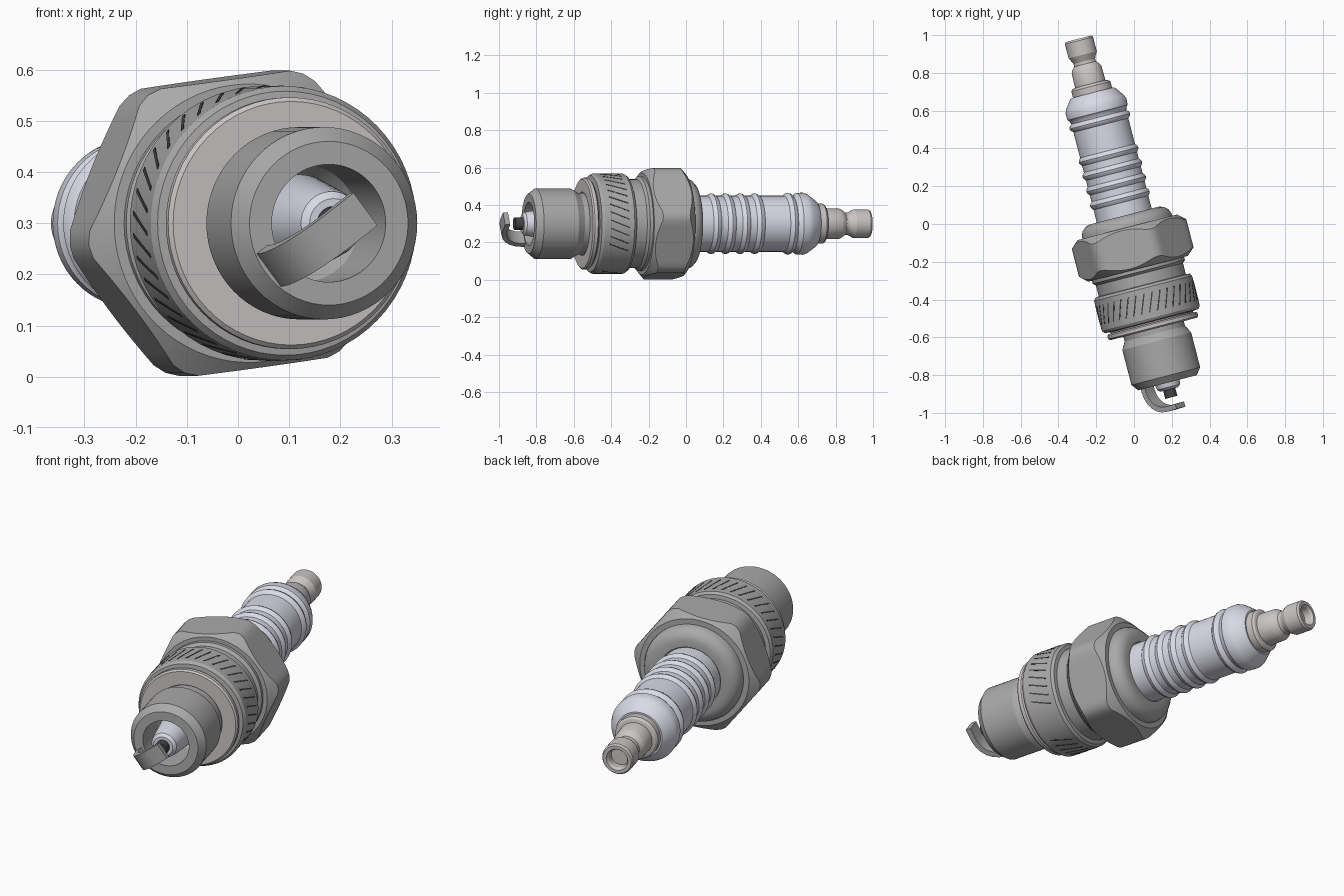
import bpy, bmesh, math
from mathutils import Matrix, Vector

if "Cube" in bpy.data.objects:
    bpy.data.objects.remove(bpy.data.objects["Cube"])

# whole plug lies on a horizontal axis turned in plan; local y runs along it
PLACE = Matrix.Translation((-0.04, 0, 0.30)) @ Matrix.Rotation(math.radians(14.5), 4, 'Z')


def material(name, col):
    m = bpy.data.materials.new(name)
    m.diffuse_color = (*col, 1)
    m.use_nodes = True
    m.node_tree.nodes["Principled BSDF"].inputs["Base Color"].default_value = m.diffuse_color
    return m


METAL = material("steel", (0.40, 0.40, 0.40))
CERAMIC = material("ceramic", (0.70, 0.70, 0.80))
PALE = material("pale_metal", (0.60, 0.56, 0.56))
DARK = material("dark_metal", (0.06, 0.06, 0.06))


def polar(r, s, t):
    return Vector((r * math.cos(t), s, r * math.sin(t)))


def finish(name, bm, mat, smooth=True):
    bmesh.ops.remove_doubles(bm, verts=bm.verts, dist=1e-5)
    bmesh.ops.recalc_face_normals(bm, faces=bm.faces)
    me = bpy.data.meshes.new(name)
    bm.to_mesh(me)
    bm.free()
    me.materials.append(mat)
    ob = bpy.data.objects.new(name, me)
    bpy.context.collection.objects.link(ob)
    ob.matrix_world = PLACE
    if smooth:
        bpy.ops.object.select_all(action='DESELECT')
        ob.select_set(True)
        bpy.context.view_layer.objects.active = ob
        bpy.ops.object.shade_smooth_by_angle(angle=math.radians(28))
    return ob


def revolve(name, profile, mat, n=64, start=0.0, shape=None):
    """Spin (radius, station) points; shape(t) may give a per-angle profile."""
    bm = bmesh.new()
    cols = []
    for i in range(n):
        t = start + 2 * math.pi * i / n
        pts = shape(t - start) if shape else profile
        cols.append([bm.verts.new(polar(max(r, 0), s, t)) for r, s in pts])
    for i in range(n):
        a, b = cols[i], cols[(i + 1) % n]
        for j in range(len(a) - 1):
            bm.faces.new((a[j], a[j + 1], b[j + 1], b[j]))
    bmesh.ops.dissolve_degenerate(bm, edges=bm.edges, dist=1e-6)
    return finish(name, bm, mat)


def rib(s, r, base, w=0.022):
    return [(base, s - w), (r - 0.004, s - w * 0.5), (r, s), (r - 0.004, s + w * 0.5), (base, s + w)]


# ceramic insulator: nose, hidden middle, ribbed upper body, crown
body = 0.150
prof = [(0, -0.905), (0.048, -0.905), (0.062, -0.892), (0.068, -0.86), (0.095, -0.64),
        (0.095, -0.58), (body, -0.5), (body, 0.10)]
for s in (0.138, 0.218, 0.298, 0.378):
    prof += rib(s, 0.163, body)
prof += [(body, 0.53)] + rib(0.562, 0.166, body)
prof += [(0.155, 0.60), (0.165, 0.61), (0.166, 0.645), (0.158, 0.665), (0.125, 0.71), (0.115, 0.718), (0, 0.718)]
revolve("insulator", prof, CERAMIC)

# metal shell: rolled collar, waist, wide band, gasket groove, threaded end and bore
revolve("shell", [
    (0.145, 0.03), (0.155, 0.045), (0.19, 0.046), (0.215, 0.038), (0.235, 0.02), (0.245, -0.005),
    (0.245, -0.225), (0.252, -0.235), (0.252, -0.262), (0.238, -0.275), (0.238, -0.335),
    (0.258, -0.338), (0.268, -0.352), (0.268, -0.515), (0.258, -0.530), (0.225, -0.534),
    (0.225, -0.565), (0.165, -0.565), (0.165, -0.60), (0.188, -0.64), (0.188, -0.832),
    (0.160, -0.868), (0.115, -0.868), (0.115, -0.66), (0.09, -0.62)], METAL)

# hexagon with chamfered corners
APO, TOP, BOT = 0.283, -0.018, -0.245


def hex_section(t):
    phi = (t + math.pi / 6) % (math.pi / 3) - math.pi / 6
    R = min(APO / math.cos(phi), 0.316)
    drop = (R - 0.272) * 0.9
    return [(0.22, TOP), (0.272, TOP), (R, TOP - drop), (R, BOT + drop), (0.272, BOT), (0.22, BOT)]


revolve("hex_nut", None, METAL, 72, math.radians(97.7), hex_section)

# folded sealing washer
revolve("gasket", [(0.17, -0.541), (0.238, -0.541), (0.246, -0.548), (0.246, -0.566),
                   (0.238, -0.574), (0.17, -0.574), (0.17, -0.541)], PALE)

# terminal with flange, neck and hollow tip
revolve("terminal", [
    (0, 0.71), (0.107, 0.71), (0.107, 0.752), (0.098, 0.762), (0.083, 0.766), (0.081, 0.845),
    (0.075, 0.857), (0.060, 0.875), (0.059, 0.89), (0.066, 0.905), (0.077, 0.925), (0.077, 1.003),
    (0.070, 1.013), (0.054, 1.013), (0.046, 1.0), (0.046, 0.965), (0, 0.965)], PALE, 48)

# centre electrode
revolve("centre_electrode", [(0, -0.948), (0.033, -0.948), (0.033, -0.89), (0, -0.89)], DARK, 32)

# ground electrode: flat strap swept along a hooked path
path = [(0.137, -0.84), (0.138, -0.885), (0.134, -0.915), (0.122, -0.945), (0.104, -0.970),
        (0.080, -0.988), (0.052, -0.999), (0.02, -1.003), (-0.045, -1.000)]
ang = math.radians(217)
radial, along = Vector((math.cos(ang), 0, math.sin(ang))), Vector((0, 1, 0))
side = radial.cross(along)
bm = bmesh.new()
rings = []
for i, (p, s) in enumerate(path):
    a, b = path[max(i - 1, 0)], path[min(i + 1, len(path) - 1)]
    d = Vector((b[0] - a[0], b[1] - a[1])).normalized()
    nrm = radial * -d.y + along * d.x
    c = radial * p + along * s
    rings.append([bm.verts.new(c + side * 0.040 * u + nrm * 0.014 * v)
                  for u, v in ((-1, -1), (1, -1), (1, 1), (-1, 1))])
for a, b in zip(rings, rings[1:]):
    for j in range(4):
        k = (j + 1) % 4
        bm.faces.new((a[j], a[k], b[k], b[j]))
bm.faces.new(rings[0])
bm.faces.new(rings[-1])
finish("ground_electrode", bm, METAL)

# slanted dark ticks around the band, with a plain patch left clear
bm = bmesh.new()
for i in range(38):
    deg = i * 360 / 38
    if 287 < deg < 328:
        continue
    t = math.radians(deg)
    quads = []
    for r in (0.264, 0.2695):
        quads.append([bm.verts.new(polar(r, -0.432 + 0.052 * e, t - 0.075 * e + 0.014 * w))
                      for e, w in ((-1, -1), (-1, 1), (1, 1), (1, -1))])
    lo, hi = quads
    bm.faces.new(lo)
    bm.faces.new(hi)
    for j in range(4):
        k = (j + 1) % 4
        bm.faces.new((lo[j], lo[k], hi[k], hi[j]))
finish("band_ticks", bm, DARK, False)
